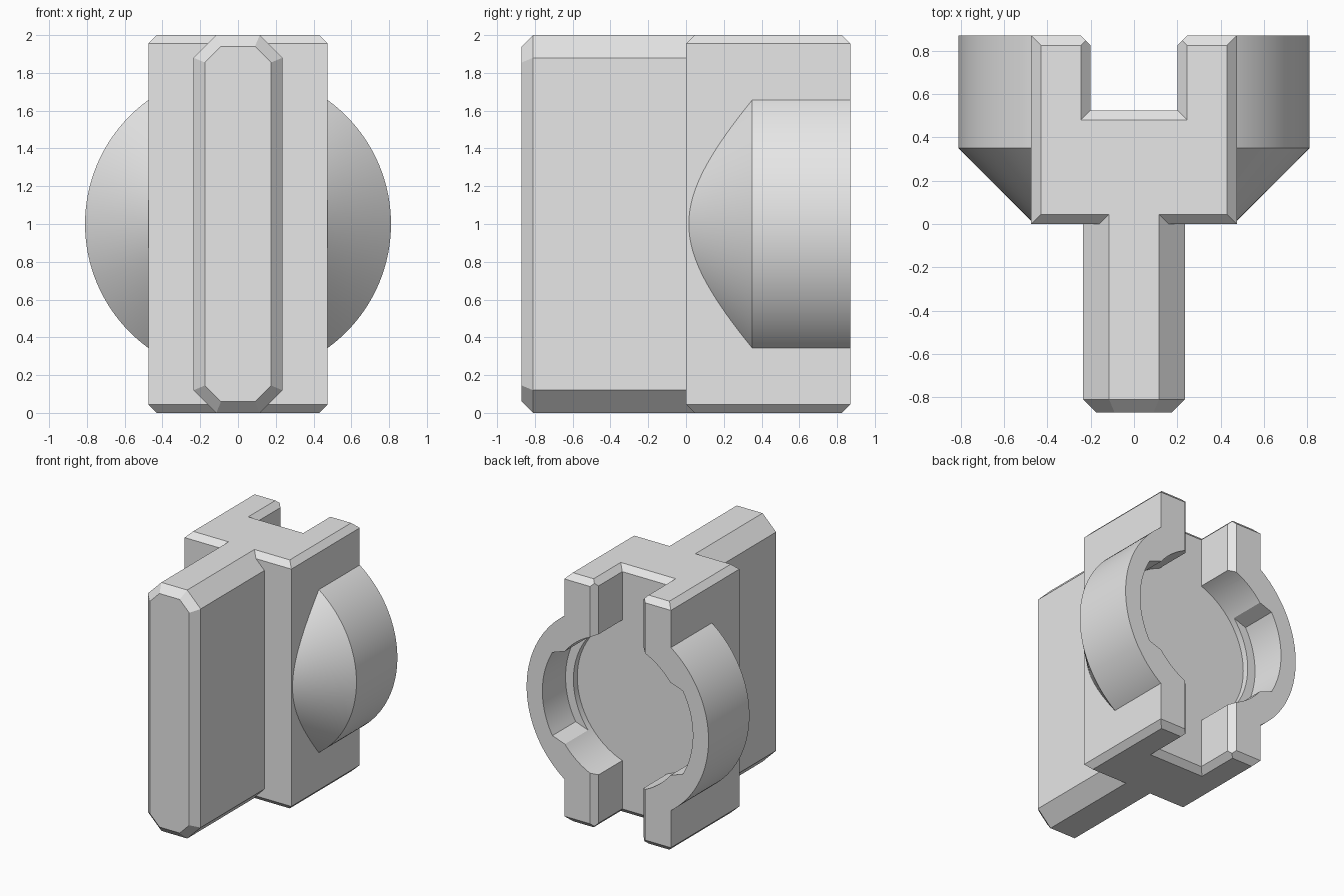
import bpy
import bmesh
from math import cos, sin, radians, tau

if "Cube" in bpy.data.objects:
    bpy.data.objects.remove(bpy.data.objects["Cube"])

grey = bpy.data.materials.new("light_grey")
grey.use_nodes = True
colour = (0.8, 0.8, 0.8, 1)
grey.diffuse_color = colour
grey.node_tree.nodes["Principled BSDF"].inputs["Base Color"].default_value = colour


def loft(name, rings):
    """Closed solid skinned through rings of equal point count."""
    bm = bmesh.new()
    loops = [[bm.verts.new(p) for p in ring] for ring in rings]
    n = len(loops[0])
    for a, b in zip(loops, loops[1:]):
        for i in range(n):
            j = (i + 1) % n
            bm.faces.new((a[i], a[j], b[j], b[i]))
    bm.faces.new(loops[0])
    bm.faces.new(loops[-1])
    bmesh.ops.recalc_face_normals(bm, faces=bm.faces)
    mesh = bpy.data.meshes.new(name)
    bm.to_mesh(mesh)
    bm.free()
    mesh.materials.append(grey)
    obj = bpy.data.objects.new(name, mesh)
    bpy.context.collection.objects.link(obj)
    return obj


def rect(x, y0, y1, z):
    return [(-x, y0, z), (x, y0, z), (x, y1, z), (-x, y1, z)]


def circle(r, y, n=128):
    return [(r * cos(tau * i / n), y, MID + r * sin(tau * i / n)) for i in range(n)]


def octagon(x, h, cut, y):
    quarter = [(x, h - cut), (x - cut, h)]
    half = quarter + [(-a, b) for a, b in reversed(quarter)]
    return [(a, y, MID + b) for a, b in half + [(-a, -b) for a, b in half]]


def combine(target, other, operation):
    mod = target.modifiers.new(operation, "BOOLEAN")
    mod.operation = operation
    mod.solver = "EXACT"
    mod.object = other
    bpy.context.view_layer.objects.active = target
    bpy.ops.object.modifier_apply(modifier=mod.name)
    bpy.data.objects.remove(other)


MID, TOP, BACK = 1.0, 2.0, 0.87
C = 0.045            # body chamfer
W = 0.475            # body half width
SLOT, FLOOR = 0.2, 0.525
BORE, NOTCH = 0.60, 0.67

# Body block, chamfered along its top and bottom rims
body = loft("clip_body", [rect(W - C, C, BACK - C, 0), rect(W, 0, BACK, C),
                          rect(W, 0, BACK, TOP - C), rect(W - C, C, BACK - C, TOP)])

# Round housing with a conical front
combine(body, loft("round_housing", [circle(0.47, 0.01), circle(0.81, 0.35),
                                     circle(0.81, BACK)]), "UNION")

# Front bar with bevelled edges and tip
inset = 0.06
combine(body, loft("front_bar", [octagon(0.235 - inset, MID - inset, 0.085, -BACK),
                                 octagon(0.235, MID, 0.12, -BACK + inset),
                                 octagon(0.235, MID, 0.12, 0.2)]), "UNION")

# Vertical slot at the back, flared at both ends
E = 0.1
combine(body, loft("slot_cutter", [
    rect(SLOT + E, FLOOR - E, 1.2, C - E), rect(SLOT, FLOOR, 1.2, C),
    rect(SLOT, FLOOR, 1.2, TOP - C), rect(SLOT + E, FLOOR - E, 1.2, TOP - C + E)]),
    "DIFFERENCE")

# Chamfer on the inner back edges of the two jaws
jaw = [(-SLOT, BACK - C), (SLOT, BACK - C), (SLOT + E, BACK - C + E), (-SLOT - E, BACK - C + E)]
combine(body, loft("jaw_cutter", [[(x, y, z) for x, y in jaw] for z in (-E, TOP + E)]),
        "DIFFERENCE")

# Round socket
combine(body, loft("socket_cutter", [circle(BORE, FLOOR), circle(BORE, 1.1)]), "DIFFERENCE")

# Side notches in the socket wall, leaving a thin step at the floor
arc = [(NOTCH * cos(radians(a)), NOTCH * sin(radians(a))) for a in range(-30, 31, 3)]
shape = arc + [(0.4, 0.398), (0.4, -0.398)]
for side in (-1, 1):
    combine(body, loft("notch_cutter", [[(side * x, y, MID + z) for x, z in shape]
                                        for y in (FLOOR + 0.05, 1.1)]), "DIFFERENCE")

# Smooth the round walls, keep the edges crisp
bpy.ops.object.select_all(action="DESELECT")
body.select_set(True)
bpy.context.view_layer.objects.active = body
bpy.ops.object.shade_smooth_by_angle(angle=radians(20))
